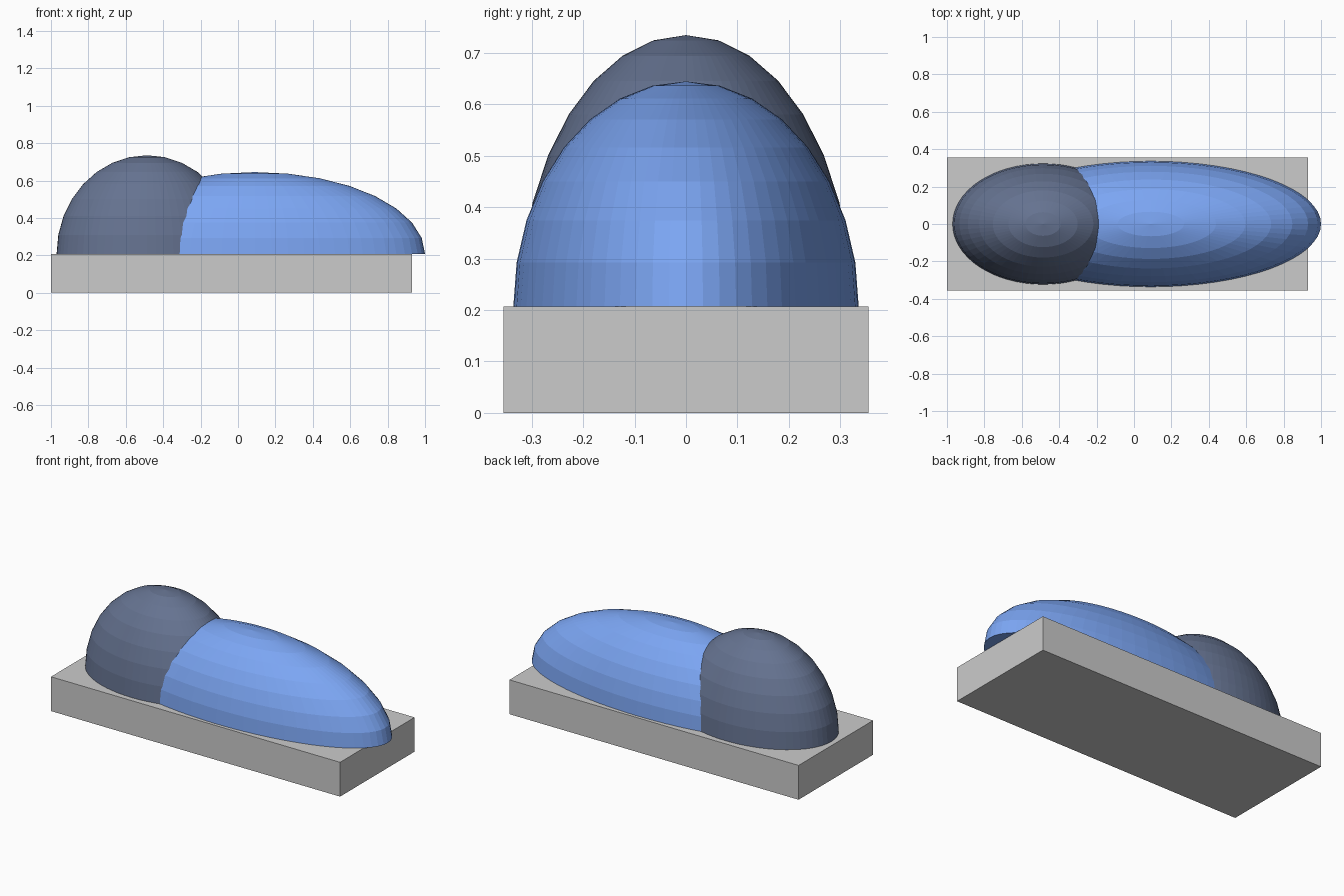
import bpy, bmesh

if "Cube" in bpy.data.objects:
    bpy.data.objects.remove(bpy.data.objects["Cube"])

BASE_TOP = 0.207


def add_object(name, bm):
    mesh = bpy.data.meshes.new(name)
    bm.to_mesh(mesh)
    bm.free()
    obj = bpy.data.objects.new(name, mesh)
    bpy.context.collection.objects.link(obj)
    return obj


def half_ellipsoid(name, x, radii, color):
    # Sphere cut at its equator, capped, then stretched
    bm = bmesh.new()
    bmesh.ops.create_uvsphere(bm, u_segments=64, v_segments=16, radius=1)
    bmesh.ops.delete(bm, geom=[v for v in bm.verts if v.co.z < -0.01], context='VERTS')
    bmesh.ops.holes_fill(bm, edges=[e for e in bm.edges if e.is_boundary], sides=0)
    bmesh.ops.scale(bm, vec=radii, verts=bm.verts)
    bmesh.ops.recalc_face_normals(bm, faces=bm.faces)
    obj = add_object(name, bm)
    obj.location = (x, 0, BASE_TOP)
    mat = bpy.data.materials.new(name + "_color")
    mat.diffuse_color = color
    mat.use_nodes = True
    mat.node_tree.nodes["Principled BSDF"].inputs["Base Color"].default_value = mat.diffuse_color
    obj.data.materials.append(mat)


# Flat rectangular base
bm = bmesh.new()
bmesh.ops.create_cube(bm, size=1)
bmesh.ops.scale(bm, vec=(1.93, 0.71, BASE_TOP), verts=bm.verts)
bmesh.ops.translate(bm, vec=(-0.035, 0, BASE_TOP / 2), verts=bm.verts)
add_object("base", bm)

# Tall rear dome and long low front dome
half_ellipsoid("rear_dome", -0.486, (0.484, 0.323, 0.528), (0.13, 0.17, 0.28, 1))
half_ellipsoid("long_dome", 0.09, (0.91, 0.336, 0.438), (0.2, 0.38, 0.9, 1))
